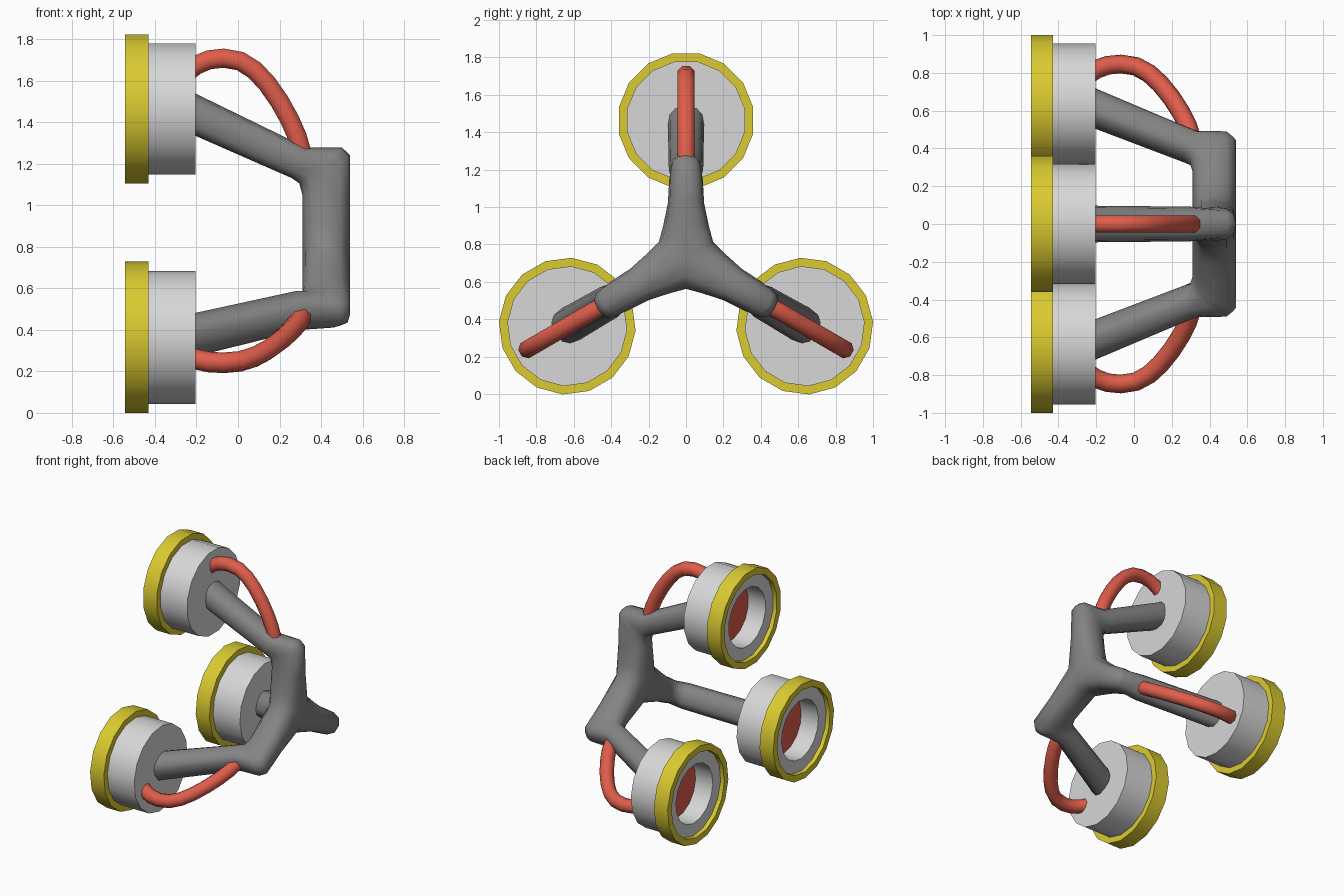
import bpy, bmesh, math
from mathutils import Vector, Matrix

if "Cube" in bpy.data.objects:
    bpy.data.objects.remove(bpy.data.objects["Cube"])

CZ = 0.73          # height of the three-fold axis (runs along x)
CUP_R = 0.733      # distance of each cup from that axis


def mat(name, rgb):
    m = bpy.data.materials.new(name)
    m.diffuse_color = (*rgb, 1)
    m.use_nodes = True
    m.node_tree.nodes["Principled BSDF"].inputs["Base Color"].default_value = m.diffuse_color
    return m


FRAME = mat("frame grey", (0.23, 0.23, 0.23))
SHELL = mat("pale grey", (0.68, 0.68, 0.68))
YELLOW = mat("yellow", (0.70, 0.59, 0.03))
RED = mat("red", (0.74, 0.11, 0.07))


def loft(bm, rings, cap_start=False, cap_end=False, closed=False):
    """Skin a list of point rings; caps get material slot 1 at the end."""
    vs = [[bm.verts.new(p) for p in r] for r in rings]
    n = len(rings[0])
    pairs = list(zip(vs, vs[1:]))
    if closed:
        pairs.append((vs[-1], vs[0]))
    for a, b in pairs:
        for i in range(n):
            j = (i + 1) % n
            bm.faces.new((a[i], a[j], b[j], b[i]))
    if cap_start:
        bm.faces.new(vs[0])
    if cap_end:
        bm.faces.new(vs[-1]).material_index = 1


def finish(bm, name, mats, angle=50):
    bmesh.ops.remove_doubles(bm, verts=bm.verts, dist=0.0005)
    bmesh.ops.recalc_face_normals(bm, faces=bm.faces)
    me = bpy.data.meshes.new(name)
    bm.to_mesh(me)
    bm.free()
    ob = bpy.data.objects.new(name, me)
    bpy.context.collection.objects.link(ob)
    for m in mats:
        me.materials.append(m)
    bpy.ops.object.select_all(action='DESELECT')
    ob.select_set(True)
    bpy.context.view_layer.objects.active = ob
    bpy.ops.object.shade_smooth_by_angle(angle=math.radians(angle))
    return ob


def turn(k):
    return Matrix.Translation((0, 0, CZ)) @ Matrix.Rotation(k * math.tau / 3, 4, 'X')


def lathe_ring(x, r, n=16):
    return [Vector((x, r * math.sin(a), CUP_R + r * math.cos(a)))
            for a in ((i + 0.5) * math.tau / n for i in range(n))]


def soft(v, p=0.78):
    return math.copysign(abs(v) ** p, v)


def arm_ring(lo, hi, w, mitre=False, n=12):
    """Rounded section between two (x, radius) points, w = half width."""
    lo, hi = Vector(lo), Vector(hi)
    c, h = (lo + hi) / 2, (hi - lo) / 2
    pts = []
    for i in range(n):
        a = i * math.tau / n
        q = c + h * soft(round(math.cos(a), 6))
        y = w * soft(round(math.sin(a), 6))
        pts.append(Vector((q.x, y, q.y + (abs(y) * math.tan(math.pi / 6) if mitre else 0))))
    return pts


# three-armed frame: limb from the cup, elbow, then arm to the mitred hub
sections = [((-0.23, 0.615), (-0.23, 0.82), 0.097),
            ((0.26, 0.400), (0.33, 0.547), 0.092),
            ((0.295, 0.375), (0.50, 0.548), 0.082),
            ((0.31, 0.32), (0.54, 0.51), 0.090),
            ((0.31, 0.28), (0.54, 0.30), 0.097),
            ((0.31, 0.17), (0.54, 0.17), 0.122)]
bm = bmesh.new()
for k in range(3):
    rings = [arm_ring(*s) for s in sections]
    rings.append(arm_ring((0.31, 0), (0.54, 0), 0.145, True))
    m = turn(k)
    loft(bm, [[m @ p for p in r] for r in rings], cap_start=True)
finish(bm, "three_arm_frame", [FRAME])

# cups, rims and curved hoses, repeated round the axis
shell_profile = [(-0.205, 0.321), (-0.515, 0.321), (-0.515, 0.222), (-0.37, 0.222)]
rim_profile = [(-0.43, 0.31), (-0.43, 0.366), (-0.545, 0.366), (-0.545, 0.318)]
hose_path = [(-0.24, 0.915), (-0.20, 0.945), (-0.14, 0.97), (-0.07, 0.978), (0.01, 0.964),
             (0.08, 0.92), (0.14, 0.856), (0.20, 0.77), (0.25, 0.68), (0.285, 0.60),
             (0.305, 0.53), (0.315, 0.46)]
HOSE_R = 0.05

for k in range(3):
    m = turn(k)

    # cup shell with a red disc at the bottom of its bore
    bm = bmesh.new()
    loft(bm, [[m @ p for p in lathe_ring(*s)] for s in shell_profile], True, True)
    finish(bm, f"cup_{k + 1}", [SHELL, RED], 35)

    # yellow rim
    bm = bmesh.new()
    loft(bm, [[m @ p for p in lathe_ring(*s)] for s in rim_profile], closed=True)
    finish(bm, f"cup_rim_{k + 1}", [YELLOW], 35)

    # hose
    bm = bmesh.new()
    rings = []
    for i, p in enumerate(hose_path):
        a = Vector(hose_path[max(i - 1, 0)])
        b = Vector(hose_path[min(i + 1, len(hose_path) - 1)])
        t = (b - a).normalized()
        ring = []
        for j in range(8):
            ang = (j + 0.5) * math.tau / 8
            u = HOSE_R * math.cos(ang)
            ring.append(m @ Vector((p[0] - t.y * u, HOSE_R * math.sin(ang), p[1] + t.x * u)))
        rings.append(ring)
    loft(bm, rings, True, True)
    for f in bm.faces:
        f.material_index = 0
    finish(bm, f"hose_{k + 1}", [RED])
